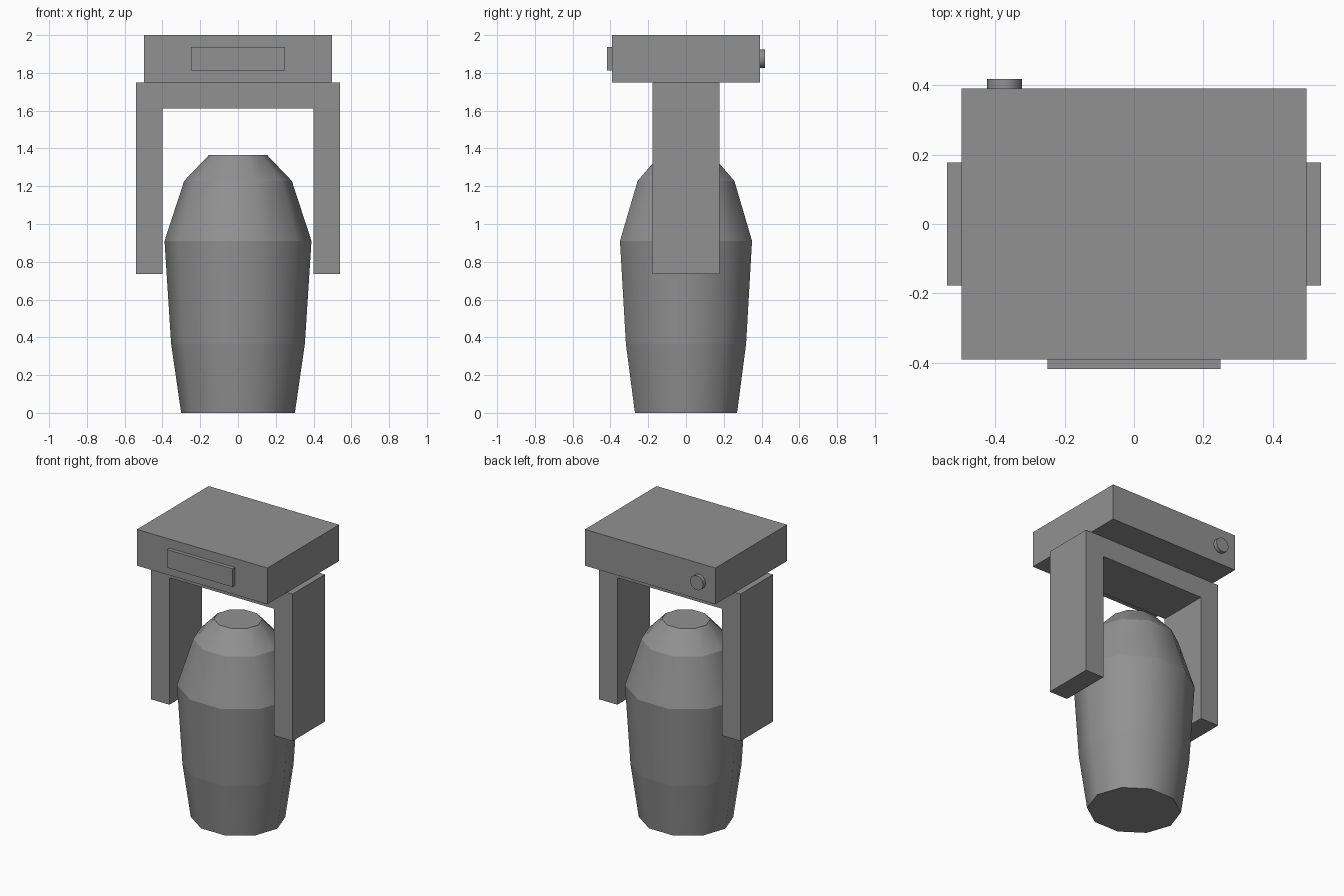
import bpy, bmesh
from math import cos, sin, tau
from mathutils import Matrix

if "Cube" in bpy.data.objects:
    bpy.data.objects.remove(bpy.data.objects["Cube"])

SIDES = 10
dark_grey = bpy.data.materials.new("dark_grey")
dark_grey.diffuse_color = (0.285, 0.285, 0.285, 1)
dark_grey.use_nodes = True
dark_grey.node_tree.nodes["Principled BSDF"].inputs["Base Color"].default_value = dark_grey.diffuse_color


def finish(name, bm):
    bmesh.ops.recalc_face_normals(bm, faces=bm.faces)
    mesh = bpy.data.meshes.new(name)
    bm.to_mesh(mesh)
    bm.free()
    mesh.materials.append(dark_grey)
    obj = bpy.data.objects.new(name, mesh)
    bpy.context.collection.objects.link(obj)
    return obj


def box(name, x, y, z):
    bm = bmesh.new()
    size = [b - a for a, b in (x, y, z)]
    mid = [(a + b) / 2 for a, b in (x, y, z)]
    bmesh.ops.create_cube(bm, size=1, matrix=Matrix.Translation(mid) @ Matrix.Diagonal((*size, 1)))
    return finish(name, bm)


def lathe(name, profile, squash=1.0, matrix=Matrix()):
    """Capped ten-sided turning: smooth around, sharp along each ring."""
    bm = bmesh.new()
    rings = [[bm.verts.new((r * cos(tau * k / SIDES), r * squash * sin(tau * k / SIDES), z))
              for k in range(SIDES)] for r, z in profile]
    for low, high in zip(rings, rings[1:]):
        for k in range(SIDES):
            n = (k + 1) % SIDES
            bm.faces.new((low[k], low[n], high[n], high[k])).smooth = True
    bm.faces.new(rings[0])
    bm.faces.new(rings[-1])
    for ring in rings:
        for k in range(SIDES):
            bm.edges.get((ring[k], ring[(k + 1) % SIDES])).smooth = False
    bm.transform(matrix)
    return finish(name, bm)


# Tapered, slightly oval body
lathe("body", [(0.301, 0), (0.354, 0.366), (0.389, 0.91), (0.285, 1.228), (0.154, 1.365)], squash=0.945)

# Upside-down U bracket, extruded along y
bm = bmesh.new()
half = [(0.40, 1.611), (0.40, 0.735), (0.54, 0.735), (0.54, 1.75)]
outline = half + [(-x, z) for x, z in reversed(half)]
face = bm.faces.new([bm.verts.new((x, -0.177, z)) for x, z in outline])
out = bmesh.ops.extrude_face_region(bm, geom=[face])
bmesh.ops.translate(bm, vec=(0, 0.354, 0), verts=[v for v in out["geom"] if isinstance(v, bmesh.types.BMVert)])
finish("bracket", bm)

# Top housing with front panel and rear knob
box("top_housing", (-0.498, 0.498), (-0.391, 0.391), (1.75, 2.0))
box("front_panel", (-0.25, 0.25), (-0.418, -0.38), (1.813, 1.938))
lathe("rear_knob", [(0.0505, 0.38), (0.0505, 0.418)],
      matrix=Matrix.Translation((-0.374, 0, 1.875)) @ Matrix.Rotation(-tau / 4, 4, 'X'))
